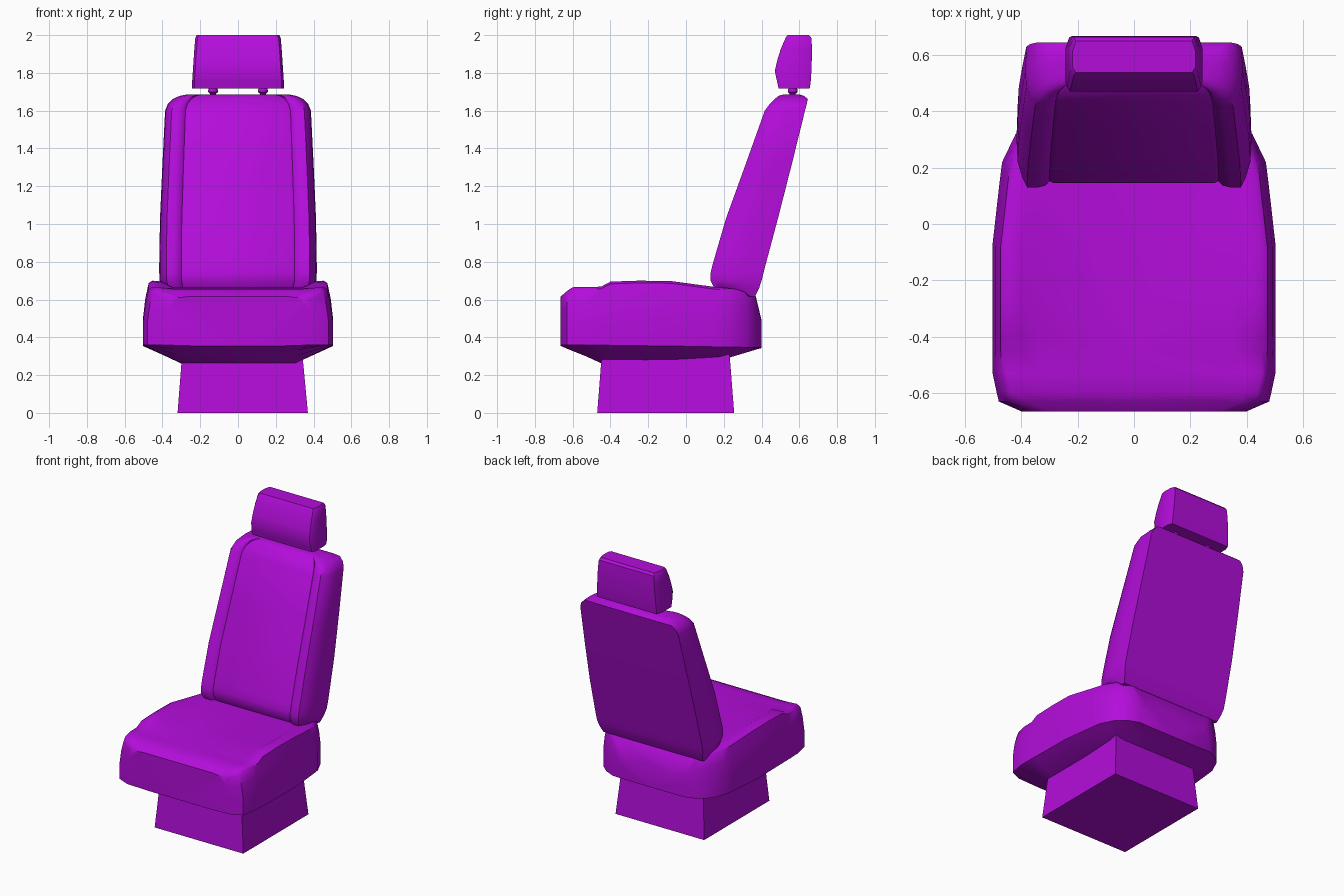
import bpy, bmesh, math

if "Cube" in bpy.data.objects:
    bpy.data.objects.remove(bpy.data.objects["Cube"])

# Single upholstery colour
purple = bpy.data.materials.new("purple")
purple.use_nodes = True
colour = (0.45, 0.004, 0.70, 1)
purple.diffuse_color = colour
purple.node_tree.nodes["Principled BSDF"].inputs["Base Color"].default_value = colour


def mirrored(half):
    """Close a half section, given from the centre line to the centre line."""
    return half + [(-x, y, z) for x, y, z in reversed(half) if x > 1e-6]


def loft(name, rings, angle=40):
    """Skin a row of equal rings, cap both ends and shade by angle."""
    bm = bmesh.new()
    rows = [[bm.verts.new(p) for p in ring] for ring in rings]
    for a, b in zip(rows, rows[1:]):
        for i in range(len(a)):
            j = (i + 1) % len(a)
            bm.faces.new((a[i], a[j], b[j], b[i]))
    bm.faces.new(rows[0])
    bm.faces.new(list(reversed(rows[-1])))
    bmesh.ops.recalc_face_normals(bm, faces=bm.faces)
    mesh = bpy.data.meshes.new(name)
    bm.to_mesh(mesh)
    bm.free()
    obj = bpy.data.objects.new(name, mesh)
    bpy.context.collection.objects.link(obj)
    mesh.materials.append(purple)
    bpy.ops.object.select_all(action="DESELECT")
    bpy.context.view_layer.objects.active = obj
    obj.select_set(True)
    bpy.ops.object.shade_smooth_by_angle(angle=math.radians(angle))
    return obj


# Pedestal: tapered block
def rectangle(x0, x1, y0, y1, z):
    return [(x0, y0, z), (x1, y0, z), (x1, y1, z), (x0, y1, z)]


loft("pedestal", [rectangle(-0.32, 0.37, -0.47, 0.255, 0),
                  rectangle(-0.295, 0.34, -0.445, 0.23, 0.32)], 20)


# Seat cushion: cross sections from front to back
def cushion_section(y, w, centre, bolster, edge, under):
    shoulder = edge + (bolster - edge) * 0.72
    return mirrored([
        (0, y, under), (w * 0.6, y, under), (w, y, edge),
        (w, y, edge + (bolster - edge) * 0.42), (w - 0.012, y, shoulder),
        (w - 0.03, y, bolster - 0.012), (w - 0.05, y, bolster),
        (w - 0.1, y, bolster - 0.004), (w * 0.68, y, centre), (0, y, centre)])


loft("seat_cushion", [cushion_section(*s) for s in (
    (-0.665, 0.40, 0.615, 0.615, 0.36, 0.355),
    (-0.63, 0.48, 0.642, 0.645, 0.36, 0.34),
    (-0.60, 0.487, 0.655, 0.665, 0.36, 0.328),
    (-0.53, 0.502, 0.66, 0.667, 0.36, 0.30),
    (-0.45, 0.503, 0.662, 0.668, 0.359, 0.263),
    (-0.40, 0.503, 0.664, 0.695, 0.358, 0.262),
    (-0.25, 0.503, 0.664, 0.70, 0.356, 0.262),
    (-0.08, 0.503, 0.662, 0.698, 0.354, 0.264),
    (0.15, 0.477, 0.657, 0.667, 0.35, 0.272),
    (0.22, 0.468, 0.655, 0.66, 0.349, 0.29),
    (0.32, 0.42, 0.648, 0.652, 0.347, 0.32),
    (0.37, 0.36, 0.61, 0.615, 0.346, 0.335),
    (0.40, 0.29, 0.49, 0.49, 0.345, 0.343))], 45)


# Backrest: level sections from bottom to top, with side bolsters and seams
def back_section(z, w, front, rear):
    depth = rear - front
    dip = min(0.015, depth * 0.1)
    return mirrored([
        (0, front + dip, z), (w * 0.68, front + dip, z),
        (w * 0.72, front + dip * 1.5, z), (w * 0.76, front + dip * 0.4, z),
        (w * 0.82, front, z), (w * 0.91, front, z),
        (w * 0.95, front + depth * 0.12, z), (w * 0.99, front + depth * 0.32, z),
        (w, front + depth * 0.6, z), (w * 0.99, rear, z), (0, rear, z)])


loft("backrest", [back_section(*s) for s in (
    (0.615, 0.39, 0.33, 0.365),
    (0.66, 0.405, 0.15, 0.387),
    (0.70, 0.415, 0.13, 0.40),
    (0.74, 0.417, 0.13, 0.41),
    (0.79, 0.417, 0.142, 0.423),
    (1.03, 0.413, 0.212, 0.487),
    (1.32, 0.40, 0.317, 0.561),
    (1.60, 0.386, 0.417, 0.63),
    (1.635, 0.372, 0.443, 0.639),
    (1.662, 0.345, 0.47, 0.645),
    (1.678, 0.31, 0.49, 0.625),
    (1.686, 0.27, 0.515, 0.60))], 45)


# Headrest: rounded front, flat back, narrowing upwards
def headrest_section(z, w, front, rear):
    return mirrored([(0, front, z), (w - 0.012, front, z),
                     (w, front + 0.02, z), (w, rear - 0.035, z),
                     (w - 0.012, rear, z), (0, rear, z)])


loft("headrest", [headrest_section(*s) for s in (
    (1.718, 0.243, 0.49, 0.655),
    (1.75, 0.243, 0.483, 0.66),
    (1.81, 0.239, 0.47, 0.664),
    (1.87, 0.235, 0.484, 0.666),
    (1.93, 0.231, 0.503, 0.667),
    (1.985, 0.226, 0.527, 0.664),
    (2.0, 0.218, 0.537, 0.65))], 35)


# Headrest posts: short flared pins
def circle(x, r, z):
    steps = [math.tau * i / 12 for i in range(12)]
    return [(x + r * math.cos(a), 0.565 + r * math.sin(a), z) for a in steps]


for side, x in (("left", 0.132), ("right", -0.132)):
    loft(side + "_headrest_post", [circle(x, r, z) for r, z in (
        (0.016, 1.66), (0.016, 1.69), (0.026, 1.698), (0.026, 1.708), (0.018, 1.73))])
